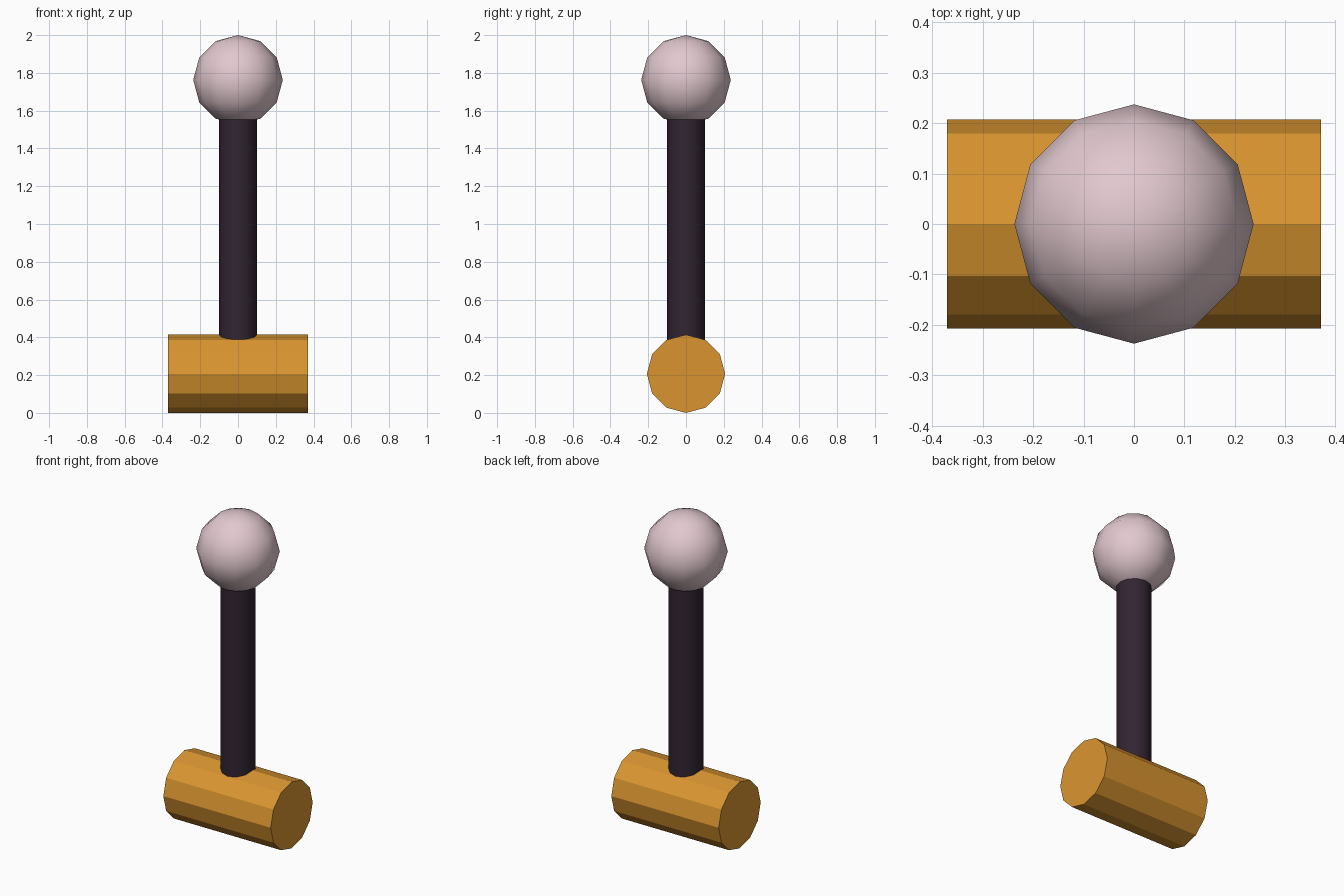
import bpy, math

if "Cube" in bpy.data.objects:
    bpy.data.objects.remove(bpy.data.objects["Cube"])


def material(name, rgb):
    m = bpy.data.materials.new(name)
    m.diffuse_color = (*rgb, 1)
    m.use_nodes = True
    m.node_tree.nodes["Principled BSDF"].inputs["Base Color"].default_value = m.diffuse_color
    return m


def finish(name, mat, smooth):
    ob = bpy.context.object
    ob.name = name
    ob.data.materials.append(mat)
    # bake rotation so the mesh is axis-aligned
    bpy.ops.object.transform_apply(location=False, rotation=True, scale=True)
    if smooth:
        bpy.ops.object.shade_smooth_by_angle(angle=math.radians(40))
    return ob


orange = material("orange", (0.70, 0.30, 0.03))
dark = material("dark plum", (0.031, 0.018, 0.031))
pink = material("pale pink", (0.76, 0.58, 0.62))

# Mallet head: flat-shaded twelve-sided cylinder lying along x
bpy.ops.mesh.primitive_cylinder_add(vertices=12, radius=0.207, depth=0.74,
                                    location=(0, 0, 0.207),
                                    rotation=(0, math.pi / 2, 0))
finish("mallet_head", orange, False)

# Handle: smooth shaft set into the head and the knob
bpy.ops.mesh.primitive_cylinder_add(vertices=12, radius=0.1, depth=1.40,
                                    location=(0, 0, 0.91))
finish("handle", dark, True)

# Knob: smooth low-poly ball on the end of the handle
bpy.ops.mesh.primitive_uv_sphere_add(segments=12, ring_count=6, radius=0.237,
                                     location=(0, 0, 1.763))
finish("knob", pink, True)
